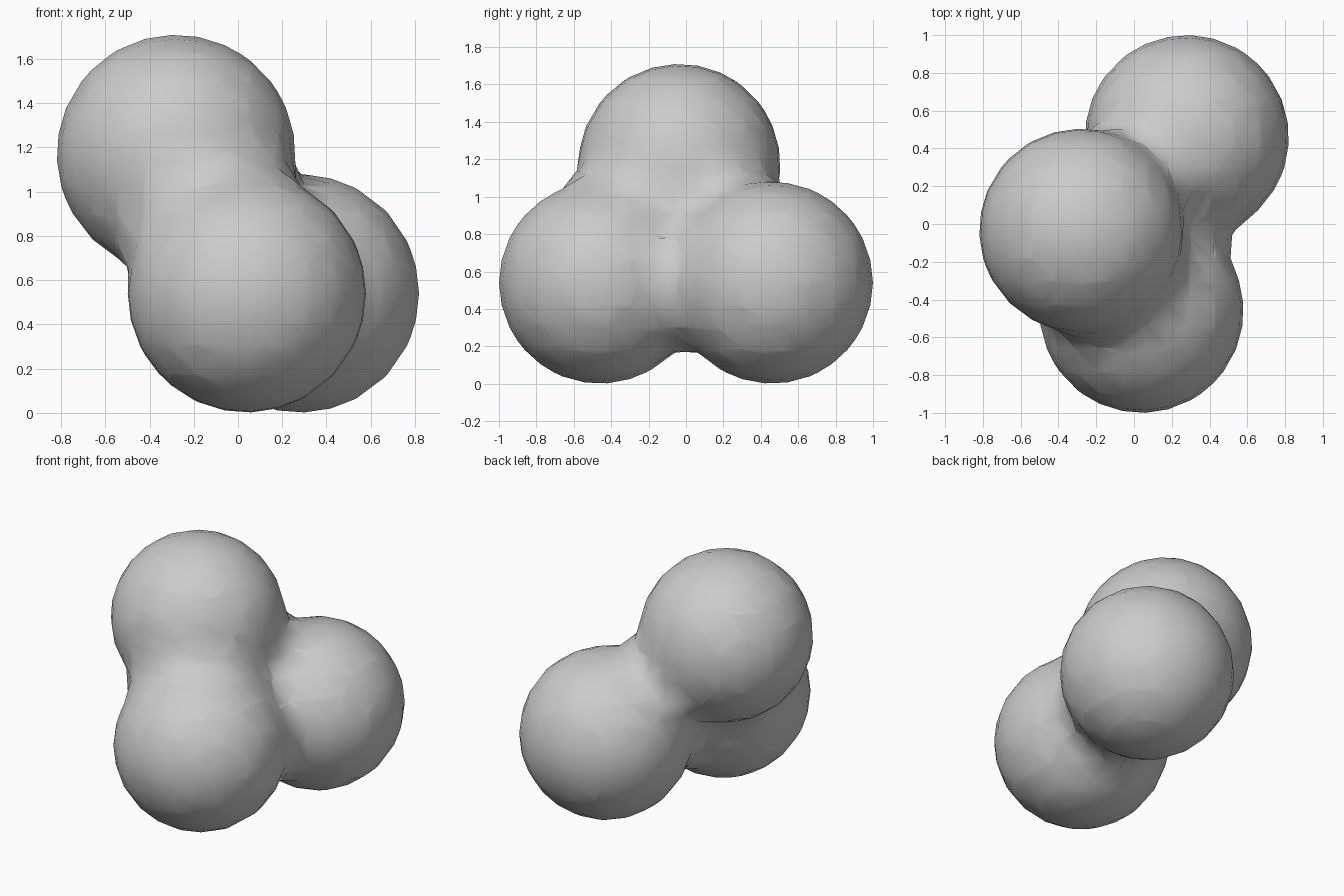
import bpy

if "Cube" in bpy.data.objects:
    bpy.data.objects.remove(bpy.data.objects["Cube"])

# Three equal balls whose surfaces melt together
RADIUS = 0.774      # reach of each field; visible radius is about 0.54
CENTRES = [(0.04, -0.46, 0.54), (0.28, 0.46, 0.54), (-0.28, -0.035, 1.17)]

field = bpy.data.metaballs.new("ball_field")
field.resolution = field.render_resolution = 0.12
field.threshold = 0.272
for centre in CENTRES:
    ball = field.elements.new(type='BALL')
    ball.co = centre
    ball.radius = RADIUS
    ball.stiffness = 2.0

source = bpy.data.objects.new("ball_field", field)
bpy.context.collection.objects.link(source)
bpy.context.view_layer.update()

# Turn the blended field into a smooth mesh
graph = bpy.context.evaluated_depsgraph_get()
mesh = bpy.data.meshes.new_from_object(source.evaluated_get(graph))
bpy.data.objects.remove(source)
blob = bpy.data.objects.new("blended_balls", mesh)
bpy.context.collection.objects.link(blob)
for face in mesh.polygons:
    face.use_smooth = True
